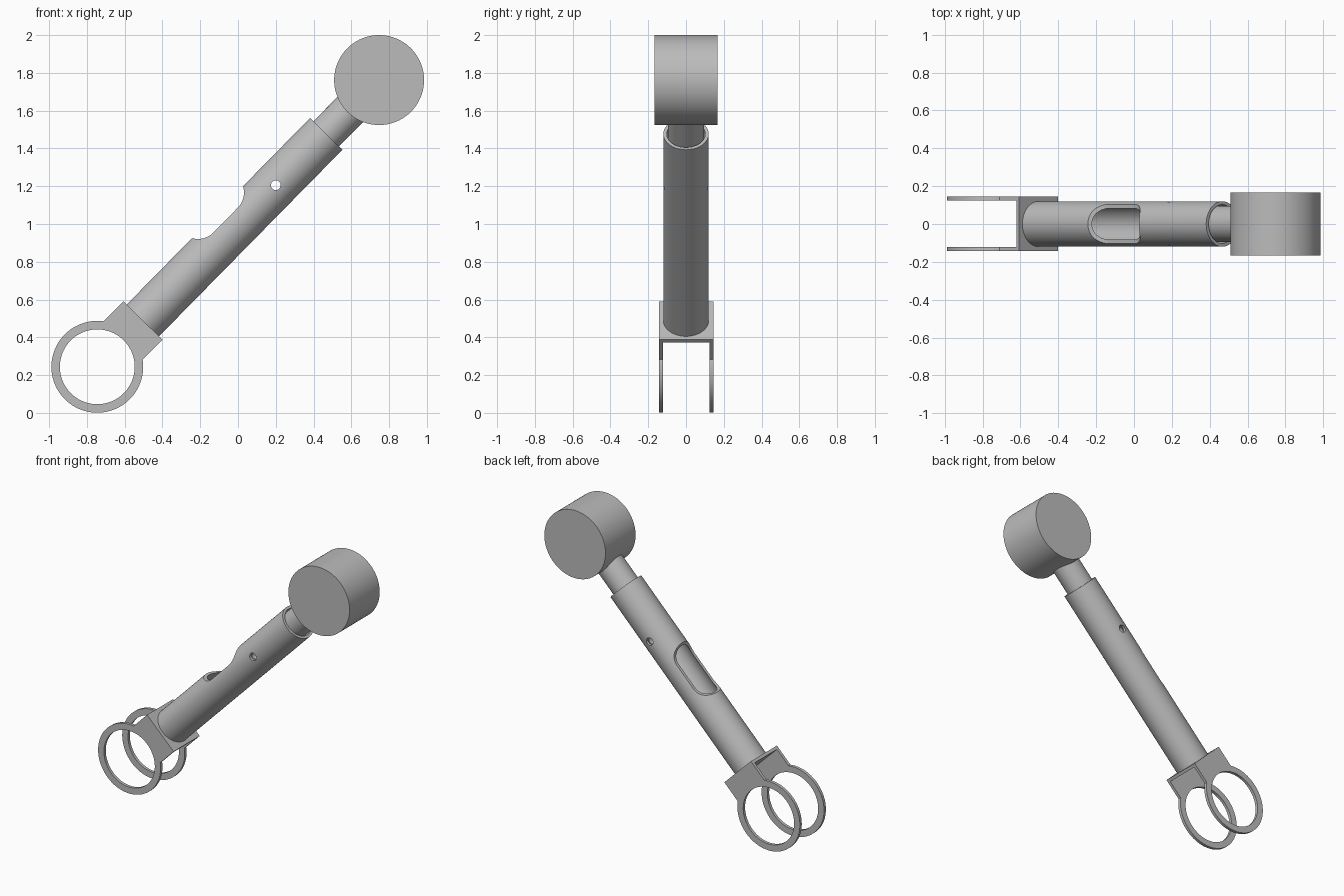
import bpy, bmesh
from math import pi, sin, cos, atan2, asin, sqrt
from mathutils import Matrix, Vector

old = bpy.data.objects.get("Cube")
if old:
    bpy.data.objects.remove(old, do_unlink=True)

# One plain grey material
COLOR = (0.5, 0.5, 0.5, 1)
grey = bpy.data.materials.new("grey_metal")
grey.use_nodes = True
grey.diffuse_color = COLOR
grey.node_tree.nodes["Principled BSDF"].inputs["Base Color"].default_value = COLOR

# Arm frame: local x runs along the arm from the ring centre to the head centre
ring_centre = Vector((-0.745, 0, 0.244))
head_centre = Vector((0.747, 0, 1.762))
span = head_centre - ring_centre
LENGTH = span.length
FRAME = Matrix.Translation(ring_centre) @ Matrix.Rotation(-atan2(span.z, span.x), 4, 'Y')

PLATE_END = 0.344
PLATE_HALF = 0.145
RING_R = 0.243
TUBE_R = 0.12


def arc(cx, cz, r, a0, a1, n):
    """Points on an arc in the local x-z plane."""
    return [(cx + r * cos(a0 + (a1 - a0) * i / n),
             cz + r * sin(a0 + (a1 - a0) * i / n)) for i in range(n + 1)]


def circle(cx, cz, r, n=96):
    return arc(cx, cz, r, 0, 2 * pi, n)[:-1]


def prism(name, points, y0, y1):
    """Outline in local x-z, extruded across the arm from y0 to y1."""
    bm = bmesh.new()
    face = bm.faces.new([bm.verts.new((u, y0, v)) for u, v in points])
    out = bmesh.ops.extrude_face_region(bm, geom=[face])
    verts = [g for g in out["geom"] if isinstance(g, bmesh.types.BMVert)]
    bmesh.ops.translate(bm, verts=verts, vec=(0, y1 - y0, 0))
    return finish(name, bm)


def rod(name, radius, u0, u1, n=64):
    """Solid cylinder along the arm."""
    bm = bmesh.new()
    place = Matrix.Translation(((u0 + u1) / 2, 0, 0)) @ Matrix.Rotation(pi / 2, 4, 'Y')
    bmesh.ops.create_cone(bm, cap_ends=True, segments=n, radius1=radius,
                          radius2=radius, depth=u1 - u0, matrix=place)
    return finish(name, bm)


def finish(name, bm):
    bmesh.ops.recalc_face_normals(bm, faces=bm.faces)
    mesh = bpy.data.meshes.new(name)
    bm.to_mesh(mesh)
    bm.free()
    mesh.materials.append(grey)
    obj = bpy.data.objects.new(name, mesh)
    obj.matrix_world = FRAME
    bpy.context.collection.objects.link(obj)
    return obj


def cut(obj, *cutters):
    """Subtract the cutters and apply the result."""
    bpy.context.view_layer.objects.active = obj
    for c in cutters:
        c.hide_render = True
        mod = obj.modifiers.new("cut", 'BOOLEAN')
        mod.operation = 'DIFFERENCE'
        mod.solver = 'EXACT'
        mod.object = c
        bpy.ops.object.modifier_apply(modifier=mod.name)


# Bracket: two ring plates joined by a web
a = asin(PLATE_HALF / RING_R)
outline = arc(0, 0, RING_R, a, 2 * pi - a, 80)
outline += [(PLATE_END, -PLATE_HALF), (PLATE_END, PLATE_HALF)]
ring_cutter = prism("ring_cutter", circle(0, 0, 0.198), -0.3, 0.3)
parts = []
for name, y0, y1 in (("front_ring_plate", -0.143, -0.122), ("back_ring_plate", 0.125, 0.146)):
    plate = prism(name, outline, y0, y1)
    cut(plate, ring_cutter)
    parts.append(plate)
web_u = PLATE_END - 0.021
parts.append(prism("bracket_web", [(web_u, -PLATE_HALF), (PLATE_END, -PLATE_HALF),
                                   (PLATE_END, PLATE_HALF), (web_u, PLATE_HALF)], -0.122, 0.125))

# Hollow sleeve with a rounded side slot and a pin hole
bore = rod("bore_cutter", 0.102, PLATE_END + 0.01, 2)
slot = prism("slot_cutter",
             arc(1.122, 0.175, 0.115, -pi / 2, pi / 2, 32)
             + arc(0.938, 0.175, 0.115, pi / 2, 3 * pi / 2, 32), -0.3, 0.3)
pin = prism("pin_cutter", circle(1.348, 0, 0.026, 32), -0.3, 0.3)
sleeve = rod("sleeve_tube", TUBE_R, PLATE_END, 1.729)
cut(sleeve, bore, slot, pin)

# Inner rod sliding in the sleeve, running into the head
inner = rod("inner_rod", 0.095, 1.25, LENGTH - 0.15)
cut(inner, pin)

# Drum head lying across the arm
head = prism("drum_head", circle(LENGTH, 0, 0.238), -0.167, 0.167)
parts += [sleeve, inner, head]

for c in (ring_cutter, bore, slot, pin):
    bpy.data.objects.remove(c, do_unlink=True)

# Smooth the round walls, keep the edges sharp
bpy.ops.object.select_all(action='DESELECT')
for p in parts:
    p.select_set(True)
bpy.context.view_layer.objects.active = head
bpy.ops.object.shade_smooth_by_angle(angle=0.5)
